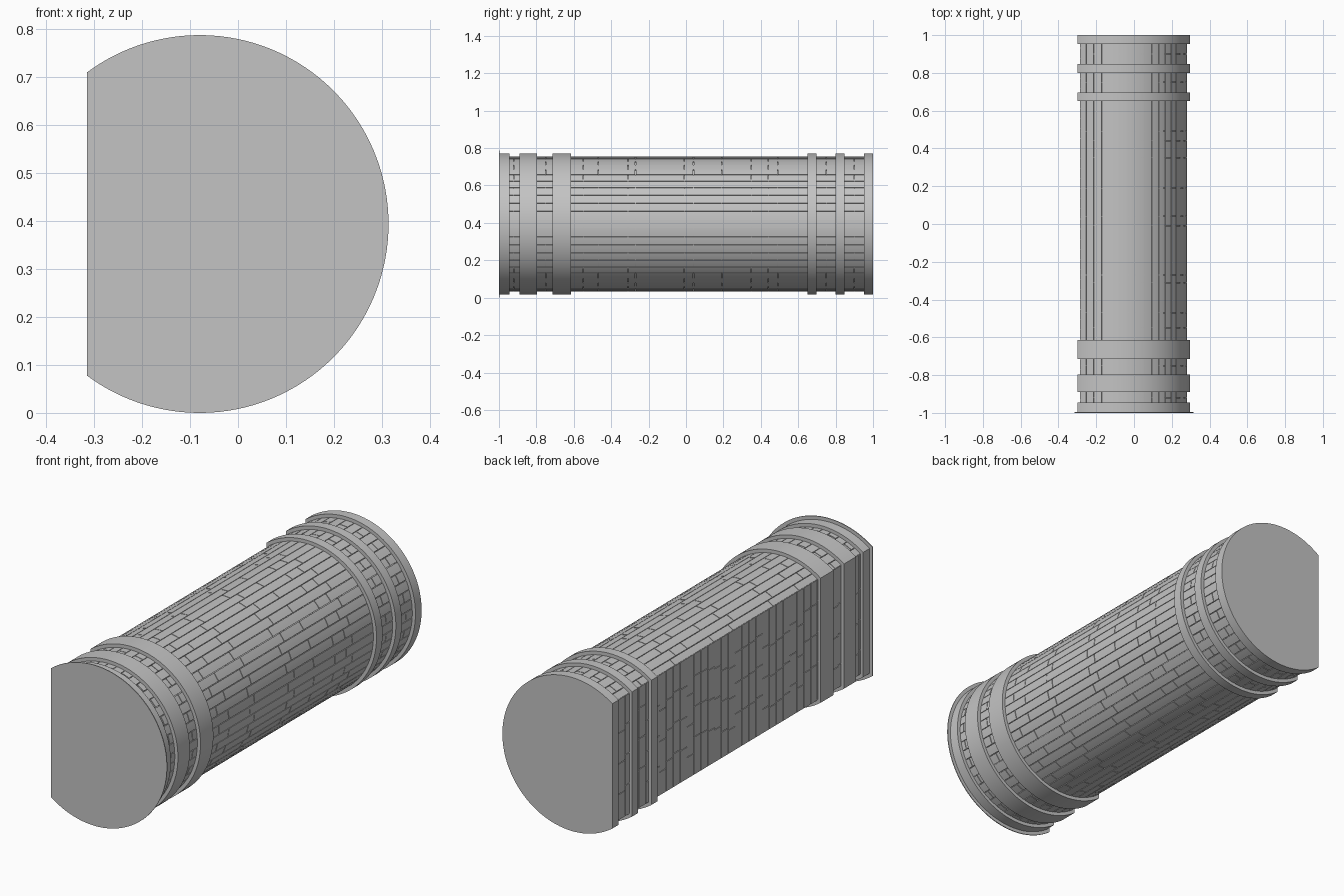
import bpy, bmesh, math, random

if "Cube" in bpy.data.objects:
    bpy.data.objects.remove(bpy.data.objects["Cube"])
random.seed(4)

CX, CZ = -0.08, 0.394      # axis of the round side
BODY_R, BODY_FLAT = 0.36, -0.285
GAP = 0.003

grey = bpy.data.materials.new("plain grey")
grey.use_nodes = True
grey.diffuse_color = (0.55, 0.55, 0.55, 1)
grey.node_tree.nodes["Principled BSDF"].inputs["Base Color"].default_value = (0.55, 0.55, 0.55, 1)


def arc(radius, a0, a1, steps):
    """Points on the round side, angles in radians from +x."""
    angles = [a0 + (a1 - a0) * i / steps for i in range(steps + 1)]
    return [(CX + radius * math.cos(a), CZ + radius * math.sin(a)) for a in angles]


def edge_angle(radius, flat):
    return math.acos((flat - CX) / radius)


def d_profile(radius, flat):
    a = edge_angle(radius, flat)
    return arc(radius, -a, a, 100)


def add_prism(bm, profile, y0, y1):
    """Extrude an x-z profile along y."""
    front = [bm.verts.new((x, y0, z)) for x, z in profile]
    back = [bm.verts.new((x, y1, z)) for x, z in profile]
    bm.faces.new(front)
    bm.faces.new(back[::-1])
    n = len(profile)
    for i in range(n):
        j = (i + 1) % n
        bm.faces.new((front[j], front[i], back[i], back[j]))


def finish(name, bm):
    bmesh.ops.recalc_face_normals(bm, faces=bm.faces[:])
    mesh = bpy.data.meshes.new(name)
    bm.to_mesh(mesh)
    bm.free()
    obj = bpy.data.objects.new(name, mesh)
    mesh.materials.append(grey)
    bpy.context.collection.objects.link(obj)
    bpy.ops.object.select_all(action="DESELECT")
    obj.select_set(True)
    bpy.context.view_layer.objects.active = obj
    bpy.ops.object.shade_smooth_by_angle(angle=math.radians(25))
    return obj


def solid(name, radius, flat, y0, y1):
    bm = bmesh.new()
    add_prism(bm, d_profile(radius, flat), y0, y1)
    finish(name, bm)


# Inner core seen through the seams
solid("core", BODY_R - 0.006, BODY_FLAT + 0.006, -0.99, 0.99)

# Thin end plate and raised hoops
solid("front_plate", 0.394, -0.315, -1.0, -0.996)
hoops = {
    "front_rim": (-0.996, -0.945), "front_hoop_outer": (-0.89, -0.797),
    "front_hoop_inner": (-0.715, -0.615), "back_hoop_inner": (0.65, 0.697),
    "back_hoop_outer": (0.80, 0.847), "back_rim": (0.952, 1.0),
}
for name, (y0, y1) in hoops.items():
    solid(name, 0.377, -0.30, y0, y1)

# Curved staves, each broken by staggered butt joints
bm = bmesh.new()
limit = edge_angle(BODY_R, BODY_FLAT)
pitch = math.radians(7.2)
half_gap = GAP / BODY_R / 2
first = math.pi / 2 - 30 * pitch
for i in range(36):
    a0 = max(first + i * pitch, -limit) + half_gap
    a1 = min(first + (i + 1) * pitch, limit) - half_gap
    if a1 - a0 < 0.01:
        continue
    profile = arc(BODY_R, a0, a1, 3) + arc(BODY_R - 0.012, a1, a0, 3)
    joints = [-0.75, -0.47, -0.27, 0.04, 0.19, 0.49, 0.75]
    if i % 2:
        joints = [-0.92, -0.55, -0.31, -0.01, 0.35, 0.44, 0.90]
    stops = [-0.985] + joints + [0.985]
    for y0, y1 in zip(stops, stops[1:]):
        add_prism(bm, profile, y0 + GAP / 2, y1 - GAP / 2)
finish("staves", bm)

# Upright boards on the flat side, with staggered joints
bm = bmesh.new()
half_height = BODY_R * math.sin(limit)
count = 37
width = 1.97 / count
for i in range(count):
    y0 = -0.985 + i * width
    shift = random.uniform(-0.05, 0.05)
    stops = [CZ - half_height] + [CZ + f + shift for f in (-0.15, 0, 0.15)] + [CZ + half_height]
    for z0, z1 in zip(stops, stops[1:]):
        z0, z1 = z0 + GAP / 2, z1 - GAP / 2
        x0, x1 = BODY_FLAT, BODY_FLAT + 0.012
        add_prism(bm, [(x0, z0), (x1, z0), (x1, z1), (x0, z1)],
                  y0 + GAP / 2, y0 + width - GAP / 2)
finish("flat_side_boards", bm)
